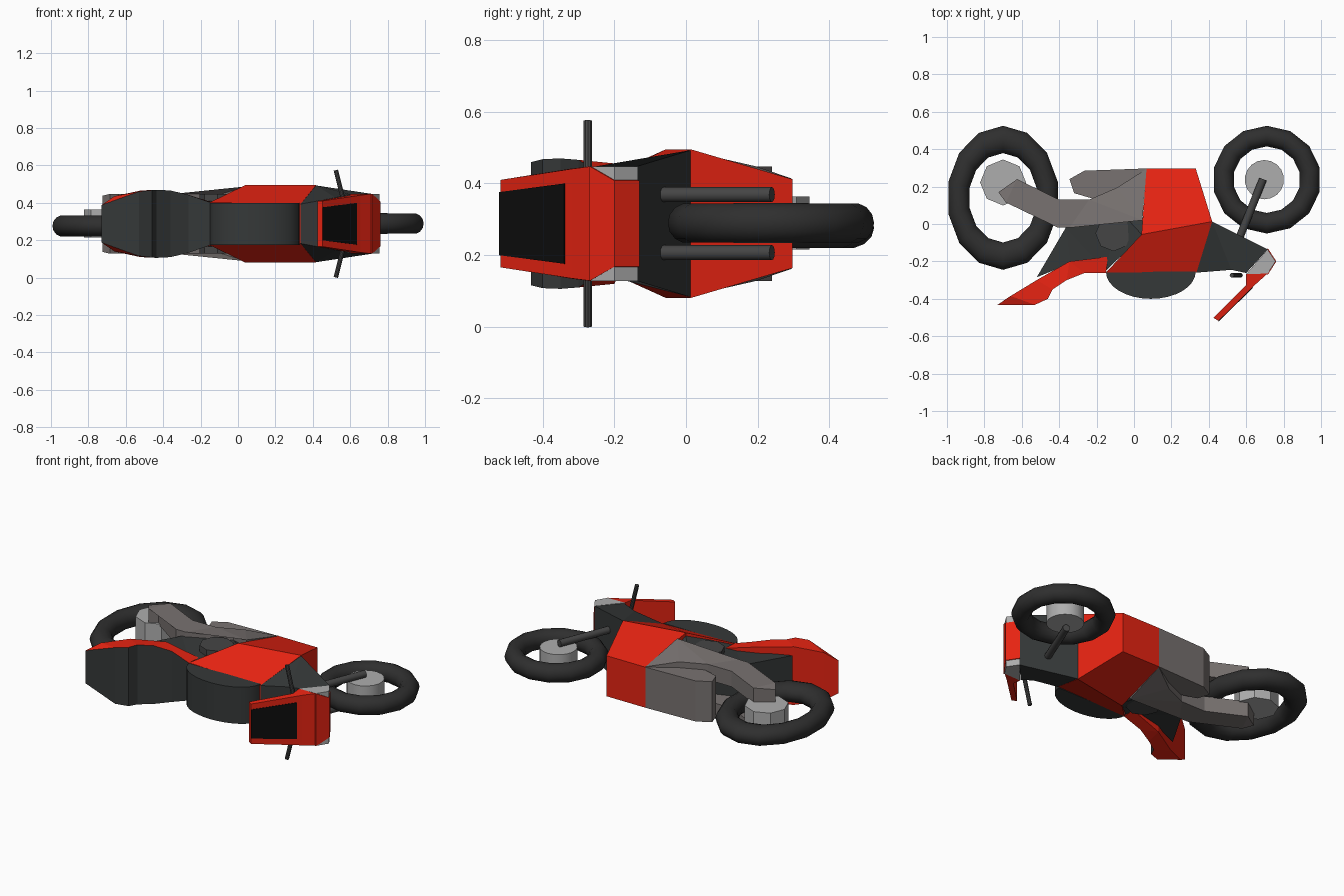
import bpy, bmesh
from math import sin, cos, pi
from mathutils import Vector, Matrix

if "Cube" in bpy.data.objects:
    bpy.data.objects.remove(bpy.data.objects["Cube"])

ZC = 0.2875  # symmetry plane of the bike, which lies on its side


def mat(name, r, g, b):
    m = bpy.data.materials.new(name)
    m.diffuse_color = (r, g, b, 1)
    m.use_nodes = True
    m.node_tree.nodes["Principled BSDF"].inputs["Base Color"].default_value = m.diffuse_color
    return m


RED = mat("red", 0.80, 0.017, 0.006)
DARK = mat("dark", 0.036, 0.040, 0.040)
BLACK = mat("black", 0.004, 0.004, 0.004)
TYRE = mat("tyre", 0.028, 0.028, 0.028)
STEEL = mat("steel", 0.19, 0.17, 0.165)
LIGHT = mat("light_grey", 0.42, 0.42, 0.42)
ROD = mat("rod", 0.06, 0.06, 0.06)


def finish(name, bm, *mats, smooth=None):
    bmesh.ops.recalc_face_normals(bm, faces=bm.faces)
    me = bpy.data.meshes.new(name)
    bm.to_mesh(me)
    bm.free()
    ob = bpy.data.objects.new(name, me)
    bpy.context.collection.objects.link(ob)
    for m in mats:
        me.materials.append(m)
    if smooth:
        bpy.context.view_layer.objects.active = ob
        ob.select_set(True)
        bpy.ops.object.shade_smooth_by_angle(angle=smooth)
        ob.select_set(False)
    return ob


def slab(name, pts, mats, caps=None, alt=(), smooth=None):
    """Side profile (x, y, half width) made solid across the bike; alt sides use the 2nd material."""
    bm = bmesh.new()
    n = len(pts)
    top = [bm.verts.new((x, y, ZC + h)) for x, y, h in pts]
    bot = [bm.verts.new((x, y, ZC - h)) for x, y, h in pts]
    for i in range(n):
        j = (i + 1) % n
        f = bm.faces.new((top[i], top[j], bot[j], bot[i]))
        f.material_index = 1 if i in alt else 0
    cap_faces = []
    for c in caps or [range(n)]:
        cap_faces.append(bm.faces.new([top[i] for i in c]))
        cap_faces.append(bm.faces.new([bot[i] for i in reversed(list(c))]))
    bmesh.ops.triangulate(bm, faces=[f for f in cap_faces if len(f.verts) > 4])
    return finish(name, bm, *mats, smooth=smooth)


def rod(name, a, b, r, n, m, smooth=None):
    a, b = Vector(a), Vector(b)
    d = b - a
    bm = bmesh.new()
    M = Matrix.Translation((a + b) / 2) @ d.to_track_quat('Z', 'Y').to_matrix().to_4x4()
    bmesh.ops.create_cone(bm, cap_ends=True, segments=n, radius1=r, radius2=r,
                          depth=d.length, matrix=M)
    return finish(name, bm, m, smooth=smooth)


def tyre(name, x, y, z, rx, ry, tx, ty, tz, n=14, k=14):
    """Tyre ring with outer radii rx, ry and tube radii tx, ty, tz."""
    bm = bmesh.new()
    rings = []
    for i in range(n):
        a = pi / 2 + 2 * pi * i / n
        rings.append([bm.verts.new((x + cos(a) * (rx - tx + tx * cos(b)),
                                    y + sin(a) * (ry - ty + ty * cos(b)),
                                    z + tz * sin(b)))
                      for b in (2 * pi * j / k for j in range(k))])
    for i in range(n):
        p, q = rings[i], rings[(i + 1) % n]
        for j in range(k):
            bm.faces.new((p[j], q[j], q[(j + 1) % k], p[(j + 1) % k]))
    return finish(name, bm, TYRE, smooth=0.6)


# Wheels and hubs
tyre("rear_tyre", -0.70, 0.14, 0.276, 0.30, 0.385, 0.058, 0.073, 0.058)
tyre("front_tyre", 0.71, 0.237, 0.289, 0.29, 0.288, 0.055, 0.055, 0.056)
rod("rear_hub", (-0.70, 0.222, 0.215), (-0.70, 0.222, 0.363), 0.123, 8, LIGHT)
rod("front_hub", (0.697, 0.237, 0.233), (0.697, 0.237, 0.345), 0.105, 18, LIGHT, smooth=0.6)

# Red main fairing with a wide ridge along its side
slab("main_fairing",
     [(0.067, 0.297, 0.124), (0.33, 0.297, 0.124), (0.418, 0.013, 0.2075),
      (0.334, -0.26, 0.105), (-0.15, -0.26, 0.115), (0.04, -0.056, 0.2075)],
     [RED], caps=[(0, 1, 2, 5), (5, 2, 3, 4)])

# Dark domed tank
slab("tank", [(0.09 - 0.24 * cos(pi * i / 16), -0.255 - 0.145 * sin(pi * i / 16), 0.112)
              for i in range(17)], [DARK], smooth=0.6)

# Tail with red sides and a dark seat surface on top
tail = [(-0.73, -0.432, 0.10), (-0.53, -0.432, 0.172), (-0.46, -0.40, 0.18),
        (-0.436, -0.35, 0.182), (-0.36, -0.30, 0.178), (-0.265, -0.262, 0.155),
        (-0.15, -0.262, 0.115), (-0.14, -0.175, 0.115), (-0.345, -0.20, 0.168),
        (-0.52, -0.30, 0.178), (-0.66, -0.385, 0.148)]
slab("tail_and_seat", tail, [RED, DARK], alt=range(6),
     caps=[(0, 1, 10), (1, 2, 9, 10), (2, 3, 9), (3, 4, 8, 9), (4, 5, 8), (5, 6, 7, 8)])

# Engine block and side bolts
slab("engine_frame", [(-0.52, -0.285, 0.13), (-0.365, -0.02, 0.13), (-0.085, 0.08, 0.14),
                      (0.06, 0.03, 0.15), (0.045, -0.06, 0.19), (-0.15, -0.25, 0.11),
                      (-0.34, -0.21, 0.13)], [DARK])
rod("engine_bolt", (-0.11, -0.05, ZC - 0.16), (-0.11, -0.05, ZC + 0.16), 0.096, 8, ROD)

# Exhaust box behind the fairing
slab("exhaust_box", [(-0.345, 0.24, 0.124), (-0.265, 0.285, 0.124), (0.067, 0.297, 0.124),
                     (0.045, 0.08, 0.13), (-0.10, 0.10, 0.124), (-0.32, 0.165, 0.124)], [STEEL])

# Swing arms, one on each side of the rear wheel
arm = [(0.067, 0.295, 0.126), (-0.09, 0.195, 0.16), (-0.24, 0.13, 0.16), (-0.40, 0.13, 0.16),
       (-0.625, 0.24, 0.16), (-0.725, 0.17, 0.15), (-0.685, 0.115, 0.16), (-0.64, 0.145, 0.16),
       (-0.405, -0.02, 0.16), (-0.345, -0.02, 0.16), (-0.085, 0.08, 0.16), (0.045, 0.02, 0.20)]
for side, s in (("left", 1), ("right", -1)):
    bm = bmesh.new()
    outer = [bm.verts.new((x, y, ZC + s * h)) for x, y, h in arm]
    inner = [bm.verts.new((x, y, ZC + s * 0.065)) for x, y, h in arm]
    for i in range(len(arm)):
        j = (i + 1) % len(arm)
        bm.faces.new((outer[i], outer[j], inner[j], inner[i]))
    caps = [bm.faces.new(outer), bm.faces.new(inner[::-1])]
    bmesh.ops.triangulate(bm, faces=caps)
    finish(side + "_swing_arm", bm, STEEL)

    # Front fork leg and handlebar
    rod(side + "_fork", (0.69, 0.24, ZC + s * 0.081), (0.565, -0.07, ZC + s * 0.081),
        0.021, 12, ROD, smooth=0.6)
    rod(side + "_handlebar", (0.57, -0.274, ZC + s * 0.10), (0.523, -0.274, ZC + s * 0.2865),
        0.012, 10, ROD, smooth=0.6)

# Dark neck between fairing and headlight
slab("neck", [(0.418, 0.013, 0.205), (0.715, -0.136, 0.16), (0.60, -0.262, 0.158),
              (0.52, -0.245, 0.14), (0.334, -0.26, 0.105)], [DARK],
     caps=[(0, 1, 2, 3), (0, 3, 4)])

# Headlight housing: grey corners with a red front panel
slab("headlight_housing", [(0.715, -0.136, 0.16), (0.757, -0.20, 0.16), (0.715, -0.265, 0.16),
                           (0.60, -0.268, 0.16)], [LIGHT])
slab("headlight_panel", [(0.716, -0.13, 0.12), (0.761, -0.20, 0.12), (0.717, -0.269, 0.16),
                         (0.66, -0.266, 0.16)], [RED])

# Windshield surround and black screen
slab("windshield_surround", [(0.60, -0.267, 0.16), (0.715, -0.264, 0.16), (0.655, -0.318, 0.153),
                             (0.452, -0.518, 0.122), (0.425, -0.502, 0.122),
                             (0.60, -0.325, 0.153)], [RED],
     caps=[(0, 1, 2, 5), (5, 2, 3, 4)])
slab("windshield_screen", [(0.637, -0.340, 0.112), (0.452, -0.522, 0.088),
                           (0.449, -0.512, 0.088), (0.63, -0.334, 0.112)], [BLACK])
